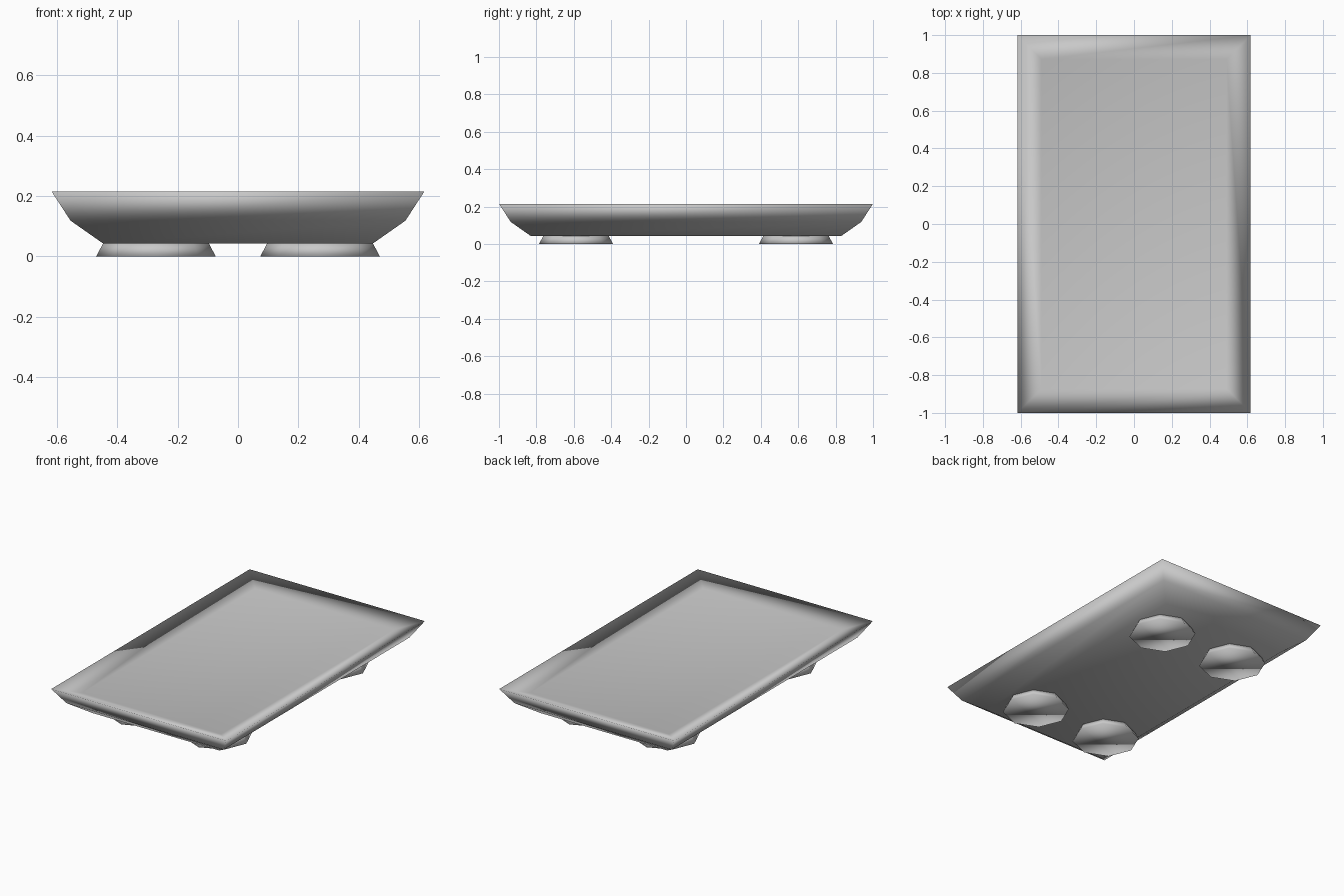
import bpy, bmesh, math

if "Cube" in bpy.data.objects:
    bpy.data.objects.remove(bpy.data.objects["Cube"])

grey = bpy.data.materials.new("plain grey")
grey.diffuse_color = (0.58, 0.58, 0.58, 1)
grey.use_nodes = True
grey.node_tree.nodes["Principled BSDF"].inputs["Base Color"].default_value = grey.diffuse_color


def loft(name, rings):
    """Skin a stack of matching rings, cap both ends and shade smooth."""
    bm = bmesh.new()
    loops = [[bm.verts.new(p) for p in ring] for ring in rings]
    n = len(loops[0])
    for a, b in zip(loops, loops[1:]):
        for i in range(n):
            j = (i + 1) % n
            bm.faces.new((a[i], a[j], b[j], b[i]))
    bm.faces.new(loops[0][::-1])
    bm.faces.new(loops[-1])
    bmesh.ops.recalc_face_normals(bm, faces=bm.faces)
    for f in bm.faces:
        f.smooth = True
    mesh = bpy.data.meshes.new(name)
    bm.to_mesh(mesh)
    bm.free()
    mesh.materials.append(grey)
    obj = bpy.data.objects.new(name, mesh)
    bpy.context.collection.objects.link(obj)
    return obj


def rectangle(inset, z):
    x, y = 0.618 - inset, 1.0 - inset
    return [(-x, -y, z), (x, -y, z), (x, y, z), (-x, y, z)]


def octagon(cx, cy, r, z):
    return [(cx + r * math.cos(i * math.pi / 4),
             cy + r * math.sin(i * math.pi / 4), z) for i in range(8)]


# Tray: underside, flared sides, sharp rim, shallow sunken floor
profile = [(0.17, 0.043), (0.063, 0.118), (0.0, 0.215), (0.128, 0.175)]
loft("tray", [rectangle(inset, z) for inset, z in profile])

# Four flared octagonal feet
for sx, side in ((-1, "left"), (1, "right")):
    for sy, end in ((-1, "front"), (1, "back")):
        cx, cy = sx * 0.272, sy * 0.588
        loft(f"{end}_{side}_foot",
             [octagon(cx, cy, 0.198, 0.0), octagon(cx, cy, 0.174, 0.045)])
